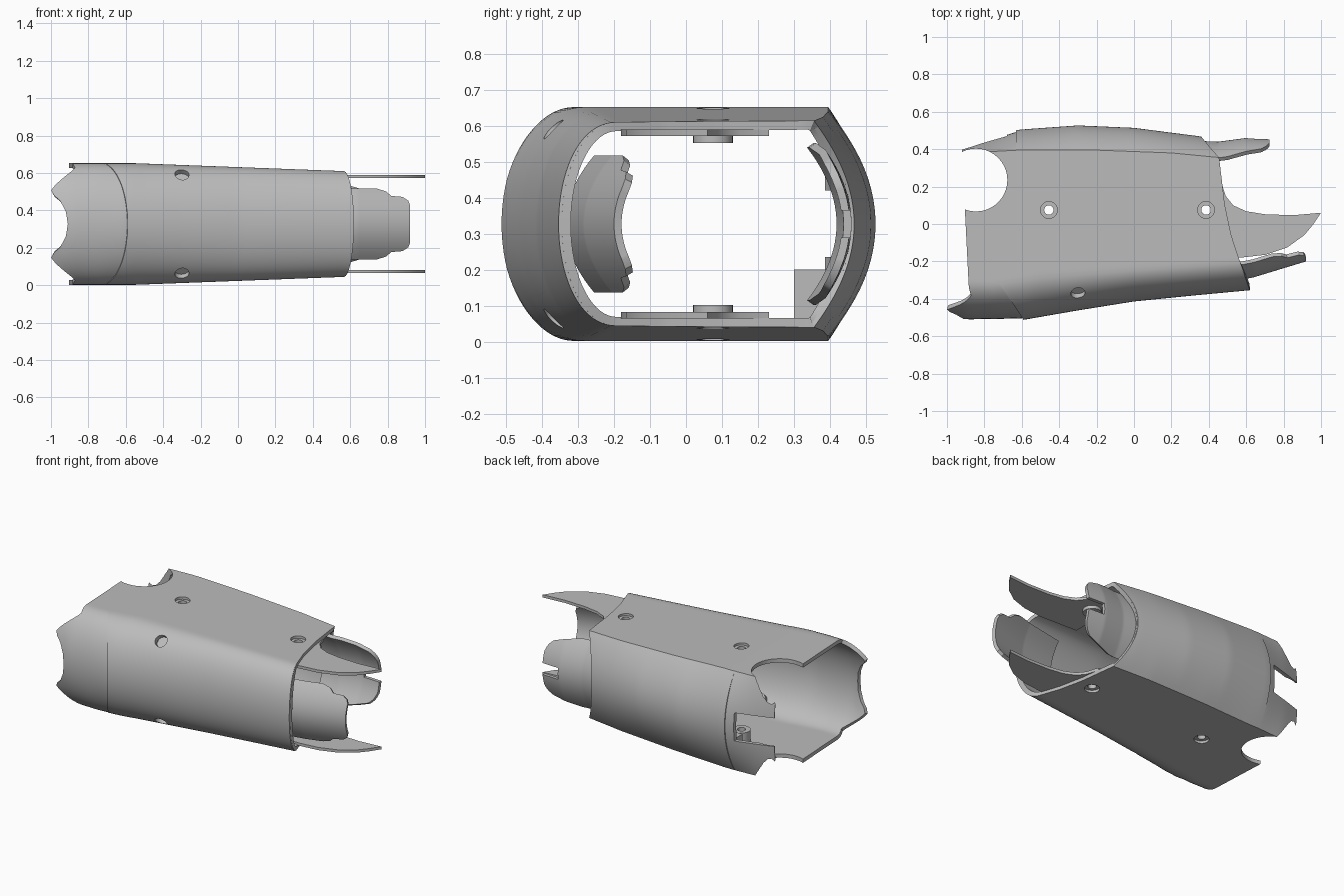
import bpy, bmesh
from math import sin, cos, pi
from mathutils import Vector

if "Cube" in bpy.data.objects:
    bpy.data.objects.remove(bpy.data.objects["Cube"])

MID = 0.327
grey = bpy.data.materials.new("plain grey")
grey.use_nodes = True
grey.diffuse_color = (0.5, 0.5, 0.5, 1)
grey.node_tree.nodes["Principled BSDF"].inputs["Base Color"].default_value = (0.5, 0.5, 0.5, 1)


def lerp(points, x):
    """Smoothly read a value from a short list of (position, value) pairs."""
    if x <= points[0][0]:
        return points[0][1]
    for (a, va), (b, vb) in zip(points, points[1:]):
        if x <= b:
            return va + (vb - va) * (x - a) / (b - a)
    return points[-1][1]


def add_object(name, bm):
    mesh = bpy.data.meshes.new(name)
    bm.to_mesh(mesh)
    bm.free()
    obj = bpy.data.objects.new(name, mesh)
    bpy.context.collection.objects.link(obj)
    mesh.materials.append(grey)
    return obj


def select(obj):
    bpy.ops.object.select_all(action='DESELECT')
    obj.select_set(True)
    bpy.context.view_layer.objects.active = obj


def sheet(name, fn, nu, nv, thick, closed=False, flip=False):
    """Thickened grid surface; fn(u, v) gives points for u, v in 0..1."""
    bm = bmesh.new()
    cols = nv if closed else nv + 1
    rows = [[bm.verts.new(fn(i / nu, j / nv)) for j in range(cols)] for i in range(nu + 1)]
    for i in range(nu):
        for j in range(nv):
            k = (j + 1) % cols
            f = [rows[i][j], rows[i + 1][j], rows[i + 1][k], rows[i][k]]
            bm.faces.new(f[::-1] if flip else f)
    obj = add_object(name, bm)
    mod = obj.modifiers.new("thickness", 'SOLIDIFY')
    mod.thickness, mod.offset, mod.use_even_offset = thick, -1, True
    select(obj)
    bpy.ops.object.modifier_apply(modifier=mod.name)
    return obj


def cylinder(name, centre, axis, radius, depth):
    bm = bmesh.new()
    bmesh.ops.create_cone(bm, cap_ends=True, segments=40, radius1=radius, radius2=radius, depth=depth)
    turn = Vector((0, 0, 1)).rotation_difference(Vector(axis)).to_matrix()
    bmesh.ops.rotate(bm, verts=bm.verts, matrix=turn)
    bmesh.ops.translate(bm, verts=bm.verts, vec=centre)
    return add_object(name, bm)


def box(name, low, high):
    bm = bmesh.new()
    bmesh.ops.create_cube(bm, size=1)
    for v in bm.verts:
        v.co = [h if c > 0 else l for c, l, h in zip(v.co, low, high)]
    return add_object(name, bm)


def cut(obj, cutters):
    for c in cutters:
        c.hide_render = True
        mod = obj.modifiers.new("cut", 'BOOLEAN')
        mod.operation, mod.object, mod.solver = 'DIFFERENCE', c, 'EXACT'
        select(obj)
        bpy.ops.object.modifier_apply(modifier=mod.name)


# Cross-section dimensions along the length
HALF = [(-0.55, 0.325), (0.56, 0.283), (0.7, 0.28)]
FRONT_EDGE = [(-1, -0.30), (-0.75, -0.31), (-0.5, -0.27), (0, -0.235), (0.57, -0.195)]
FRONT_APEX = [(-1, -0.49), (-0.9, -0.51), (-0.6, -0.505), (-0.3, -0.453), (0, -0.405), (0.3, -0.375), (0.62, -0.345)]
BACK_EDGE = [(-0.92, 0.36), (-0.8, 0.385), (-0.62, 0.395), (-0.2, 0.395), (0.2, 0.38), (0.46, 0.355)]
BACK_APEX = [(-0.92, 0.40), (-0.8, 0.44), (-0.62, 0.495), (-0.3, 0.518), (0, 0.505), (0.35, 0.46), (0.46, 0.44)]

# Outlines of the two ends
FRONT_START = [(0, -0.91), (0.2, -0.92), (0.38, -0.95), (0.5, -0.995), (0.57, -1), (0.72, -0.95), (0.92, -0.87), (1, -0.885)]
BACK_START = [(0, -0.92), (0.6, -0.92), (0.8, -0.88), (1, -0.83)]
FLAT_END = [(0, 0.565), (0.25, 0.52), (0.55, 0.485), (1, 0.455)]


def front_point(x, t, raised=0):
    a, e = lerp(FRONT_APEX, x), lerp(FRONT_EDGE, x)
    ang = t * pi / 2
    return (x, e + (a - e) * cos(ang) - raised * (1 - t ** 4), MID + lerp(HALF, x) * sin(ang))


def back_point(x, t, raised=0):
    a, e = lerp(BACK_APEX, x), lerp(BACK_EDGE, x)
    return (x, e + (a - e + raised) * (1 - t * t), MID + t * lerp(HALF, x))


def front_end(t):
    return 0.565 + 0.055 * cos(t * pi / 2)


def back_end(t):
    return 0.36 + 0.095 * t * t


def shell_point(u, v):
    side, f = int(v * 4 + 1e-6), (v * 4 + 1e-6) % 1
    t = 2 * f - 1
    if side == 0:
        start = lerp(FRONT_START, abs(sin(t * pi / 2)))
        return front_point(start + (front_end(t) - start) * u, t)
    if side == 2:
        start = lerp(BACK_START, abs(t))
        return back_point(start + (back_end(t) - start) * u, -t)
    w = f if side == 1 else 1 - f
    start = lerp([(0, -0.885), (0.6, -0.905), (1, -0.83)], w)
    x = start + (lerp(FLAT_END, w) - start) * u
    e, b = lerp(FRONT_EDGE, x), lerp(BACK_EDGE, x)
    return (x, e + (b - e) * w, MID + (1 if side == 1 else -1) * lerp(HALF, x))


def front_panel_point(u, v):
    t = 2 * v - 1
    start = -0.73 + 0.14 * cos(t * pi / 2)
    return front_point(start + (front_end(t) - start) * u, t, 0.009)


def back_panel_point(u, v):
    t = 2 * v - 1
    return back_point(-0.63 + (back_end(t) + 0.63) * u, t, 0.009)


shell = sheet("shell", shell_point, 48, 128, 0.025, closed=True)
front_panel = sheet("front_panel", front_panel_point, 40, 40, 0.012)
back_panel = sheet("back_panel", back_panel_point, 40, 32, 0.012, flip=True)


# Curved tabs at the narrow end
def front_tab_point(u, v):
    x = 0.38 + 0.54 * u
    half = lerp([(0.74, 0.19), (0.79, 0.175), (0.82, 0.15), (0.88, 0.145), (0.91, 0.125), (0.92, 0.1)], x)
    dz = half * (2 * v - 1)
    return (x, lerp([(0.38, -0.335), (0.64, -0.285), (0.92, -0.2)], x) + 2.2 * dz * dz, MID + dz)


def back_tab_point(u, v):
    x = 0.32 + 0.405 * u
    half = lerp([(0.5, 0.225), (0.6, 0.205), (0.68, 0.18), (0.71, 0.15), (0.725, 0.11)], x)
    dz = half * (2 * v - 1)
    return (x, lerp([(0.32, 0.445), (0.45, 0.44), (0.6, 0.46), (0.725, 0.455)], x) - 1.7 * dz * dz, MID + dz)


front_tab = sheet("front_tab", front_tab_point, 54, 24, 0.022)
back_tab = sheet("back_tab", back_tab_point, 40, 24, 0.022, flip=True)

# Flat blades and screw bosses, above and below
BLADE = [(0.3, -0.17), (0.57, -0.18), (0.7, -0.165), (0.82, -0.125), (0.91, -0.06), (0.96, 0), (1, 0.06),
         (0.85, 0.047), (0.7, 0.052), (0.6, 0.068), (0.53, 0.1), (0.49, 0.15), (0.465, 0.23), (0.3, 0.23)]
drilled = []
for label, s in (("upper", 1), ("lower", -1)):
    bm = bmesh.new()
    face = bm.faces.new([bm.verts.new((x, y, MID + s * 0.245)) for x, y in BLADE])
    new = bmesh.ops.extrude_face_region(bm, geom=[face])["geom"]
    bmesh.ops.translate(bm, verts=[g for g in new if isinstance(g, bmesh.types.BMVert)], vec=(0, 0, s * 0.018))
    bmesh.ops.recalc_face_normals(bm, faces=bm.faces)
    drilled.append(add_object(label + "_blade", bm))
    for place, x in (("wide", -0.455), ("narrow", 0.385)):
        depth = lerp(HALF, x) - 0.235
        drilled.append(cylinder(f"{label}_{place}_boss", (x, 0.075, MID + s * (0.225 + depth / 2)), (0, 0, 1), 0.055, depth))

# Inner bracket by the wide end
bracket = box("inner_bracket", (-0.62, 0.30, 0.03), (-0.52, 0.40, 0.2))

# Screw holes, end notch and slots
holes, front_holes = [], []
for x in (-0.455, 0.385):
    holes.append(cylinder("hole_cutter", (x, 0.075, MID), (0, 0, 1), 0.025, 1))
    for s in (1, -1):
        holes.append(cylinder("sink_cutter", (x, 0.075, MID + s * (lerp(HALF, x) + 0.03)), (0, 0, 1), 0.045, 0.09))
for s in (1, -1):
    front_holes.append(cylinder("front_cutter", (-0.3, -0.36, MID + s * 0.255), (0, -0.7, s * 0.7), 0.038, 0.16))
    cup = cylinder("front_screw_cup", (-0.3, -0.335, MID + s * 0.23), (0, -0.7, s * 0.7), 0.042, 0.03)
    cut(cup, [])
notch = cylinder("notch_cutter", (-0.845, 0.235, MID), (0, 0, 1), 0.168, 1)
slot = box("slot_cutter", (-1.1, 0.3, 0.235), (-0.68, 0.7, 0.42))
tab_slot = box("tab_slot_cutter", (0.61, 0.3, 0.29), (0.8, 0.6, 0.365))

cut(shell, holes + front_holes + [notch, slot])
cut(front_panel, front_holes)
cut(back_tab, [tab_slot])
for obj in drilled:
    cut(obj, holes)
for c in holes + front_holes + [notch, slot, tab_slot]:
    bpy.data.objects.remove(c)

# Smooth shading with crisp edges
for obj in [o for o in bpy.context.collection.objects if o.type == 'MESH']:
    select(obj)
    bpy.ops.object.shade_smooth_by_angle(angle=0.5)
